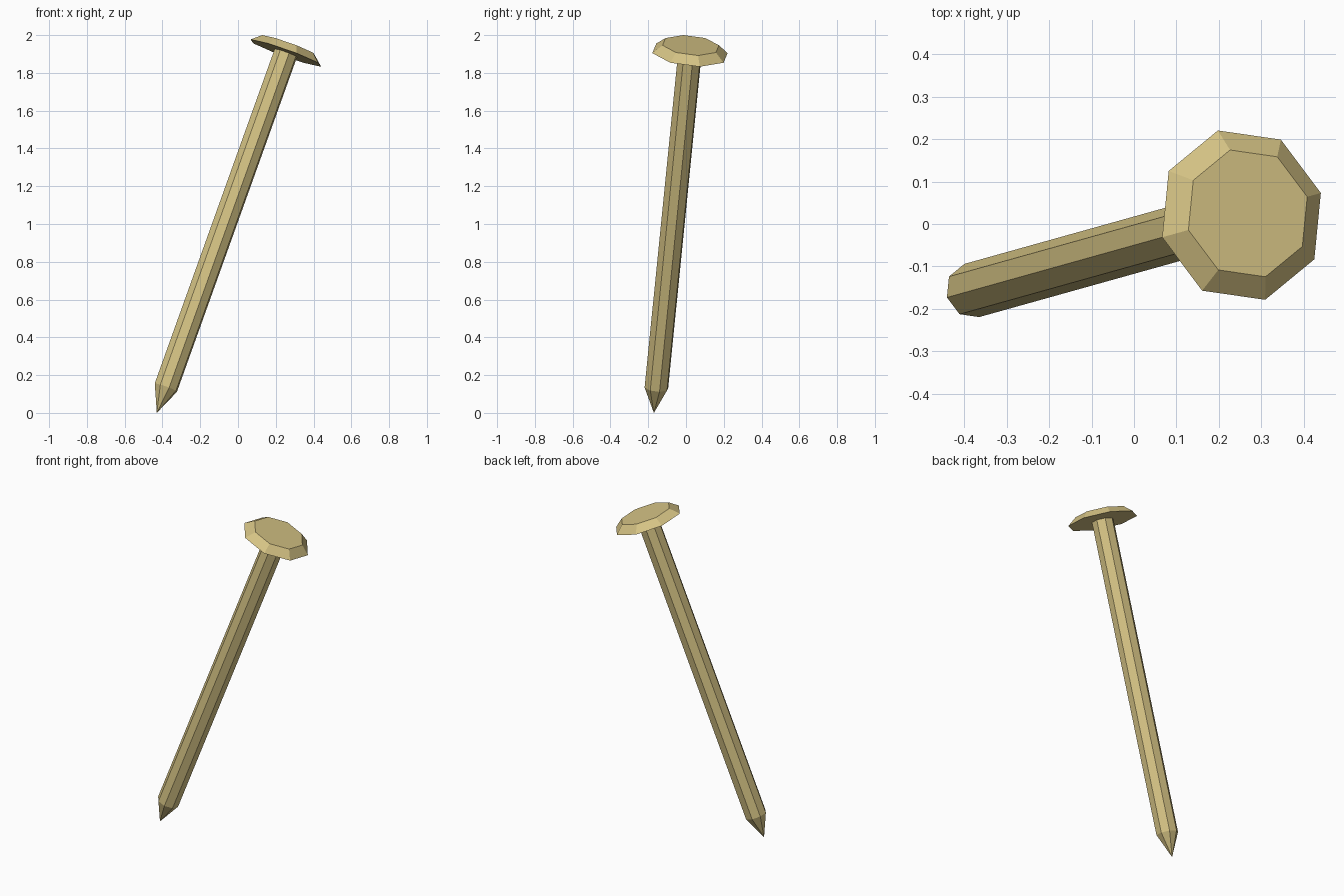
import bpy
import bmesh
from math import cos, sin, tau
from mathutils import Matrix, Vector

cube = bpy.data.objects.get("Cube")
if cube:
    bpy.data.objects.remove(cube)

SIDES = 8
TIP = Vector((-0.43, -0.17, 0.0))
TOP = Vector((0.268, 0.025, 1.946))
LENGTH = (TOP - TIP).length

# Leaning frame: local z runs from the tip to the head, local x stays level
axis = (TOP - TIP).normalized()
level = Vector((-axis.y, axis.x, 0)).normalized()
frame = Matrix((level, axis.cross(level), axis)).transposed().to_4x4()
frame.translation = TIP

brass = bpy.data.materials.new("dull brass")
brass.use_nodes = True
colour = (0.66, 0.54, 0.23, 1)
brass.diffuse_color = colour
brass.node_tree.nodes["Principled BSDF"].inputs["Base Color"].default_value = colour


def turned_part(name, profile):
    """Faceted solid turned around the nail's axis from (radius, height) pairs."""
    bm = bmesh.new()
    rings = []
    for radius, height in profile:
        if radius == 0:
            rings.append([bm.verts.new((0, 0, height))] * SIDES)
        else:
            rings.append([bm.verts.new((radius * cos(tau * i / SIDES),
                                        radius * sin(tau * i / SIDES), height))
                          for i in range(SIDES)])
    for low, high in zip(rings, rings[1:]):
        for i in range(SIDES):
            j = (i + 1) % SIDES
            corners = dict.fromkeys((low[i], low[j], high[j], high[i]))
            bm.faces.new(list(corners))
    # Flat caps on open ends
    for ring in (rings[0], rings[-1]):
        if ring[0] != ring[1]:
            bm.faces.new(ring)
    bmesh.ops.recalc_face_normals(bm, faces=bm.faces)
    bm.transform(frame)
    mesh = bpy.data.meshes.new(name)
    bm.to_mesh(mesh)
    bm.free()
    mesh.materials.append(brass)
    obj = bpy.data.objects.new(name, mesh)
    bpy.context.collection.objects.link(obj)


# Pointed shaft, ending just inside the head
turned_part("shaft", [(0, 0), (0.065, 0.143), (0.065, LENGTH - 0.03)])

# Flat-bottomed head with a bevelled rim
turned_part("head", [(0.207, LENGTH - 0.044), (0.155, LENGTH)])
